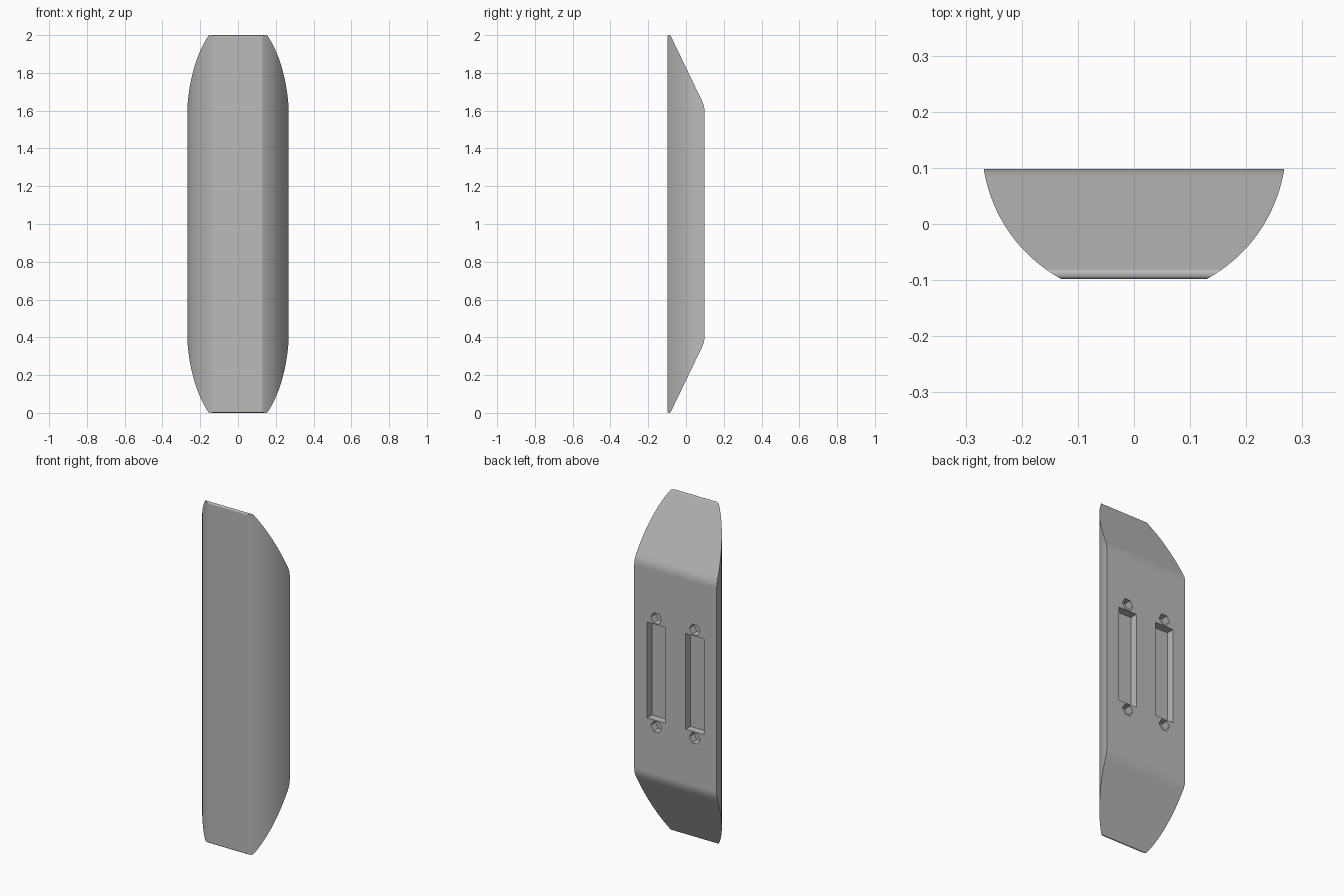
import bpy, bmesh, math
from mathutils import Vector

cube = bpy.data.objects.get("Cube")
if cube:
    bpy.data.objects.remove(cube, do_unlink=True)

grey = bpy.data.materials.new("mid grey")
grey.use_nodes = True
colour = (0.5, 0.5, 0.5, 1)
grey.diffuse_color = colour
grey.node_tree.nodes["Principled BSDF"].inputs["Base Color"].default_value = colour


def loft(name, rings):
    """Closed solid through matching rings of points, capped at both ends."""
    bm = bmesh.new()
    loops = [[bm.verts.new(p) for p in ring] for ring in rings]
    for a, b in zip(loops, loops[1:]):
        for i in range(len(a)):
            j = (i + 1) % len(a)
            bm.faces.new((a[i], a[j], b[j], b[i]))
    bm.faces.new(loops[0])
    bm.faces.new(loops[-1])
    bmesh.ops.recalc_face_normals(bm, faces=bm.faces)
    mesh = bpy.data.meshes.new(name)
    bm.to_mesh(mesh)
    bm.free()
    mesh.materials.append(grey)
    obj = bpy.data.objects.new(name, mesh)
    bpy.context.collection.objects.link(obj)
    return obj


def round_corner(before, corner, after, size, steps=5):
    """Short curve that replaces a corner of the side outline."""
    c = Vector(corner)
    a = c + (Vector(before) - c).normalized() * size
    b = c + (Vector(after) - c).normalized() * size
    ts = [k / steps for k in range(steps + 1)]
    return [a * (1 - t) ** 2 + c * 2 * t * (1 - t) + b * t * t for t in ts]


# Side outline as (y, half height): blunt front lip, slanted end, flat back
HALF_DEPTH, RADIUS, CENTRE_Y, STEPS = 0.098, 0.271, 0.14, 24
front, lip = (-HALF_DEPTH, 1), (-0.083, 1)
back = (HALF_DEPTH, 0.625)
lead = round_corner((-HALF_DEPTH, 0), front, lip, 0.009)
lead += round_corner(front, lip, back, 0.005)
tail = round_corner(lip, back, (HALF_DEPTH, 0), 0.03)
slant = [lead[-1].lerp(tail[0], k / STEPS) for k in range(1, STEPS)]


def ring(y, half_height):
    """Rectangle across the housing, as wide as the circular sides allow."""
    w = math.sqrt(RADIUS ** 2 - (CENTRE_Y - y) ** 2)
    return [(sx * w, y, 1 + sz * half_height)
            for sx, sz in ((-1, -1), (1, -1), (1, 1), (-1, 1))]


housing = loft("housing", [ring(p.x, p.y) for p in lead + slant + tail])


def recess(outline):
    """Sink an (x, z) outline into the back of the housing."""
    rings = [[(x, y, z) for x, z in outline]
             for y in (HALF_DEPTH - 0.045, HALF_DEPTH + 0.05)]
    cutter = loft("recess_cutter", rings)
    cutter.hide_render = True
    mod = housing.modifiers.new("Recess", 'BOOLEAN')
    mod.operation = 'DIFFERENCE'
    mod.solver = 'EXACT'
    mod.object = cutter
    bpy.context.view_layer.objects.active = housing
    bpy.ops.object.modifier_apply(modifier=mod.name)
    bpy.data.objects.remove(cutter, do_unlink=True)


# Two connector slots in the back, each with a hex recess above and below
for x in (-0.125, 0.125):
    recess([(x + sx * 0.059, 1 + sz * 0.281)
            for sx, sz in ((-1, -1), (1, -1), (1, 1), (-1, 1))])
    for z in (0.682, 1.318):
        recess([(x + 0.035 * math.cos(k * math.pi / 3),
                 z + 0.035 * math.sin(k * math.pi / 3)) for k in range(6)])

# Smooth curved sides, crisp recess edges
bpy.ops.object.select_all(action='DESELECT')
housing.select_set(True)
bpy.context.view_layer.objects.active = housing
bpy.ops.object.shade_smooth_by_angle(angle=math.radians(25))
weighted = housing.modifiers.new("Weighted Normal", 'WEIGHTED_NORMAL')
weighted.keep_sharp = True
